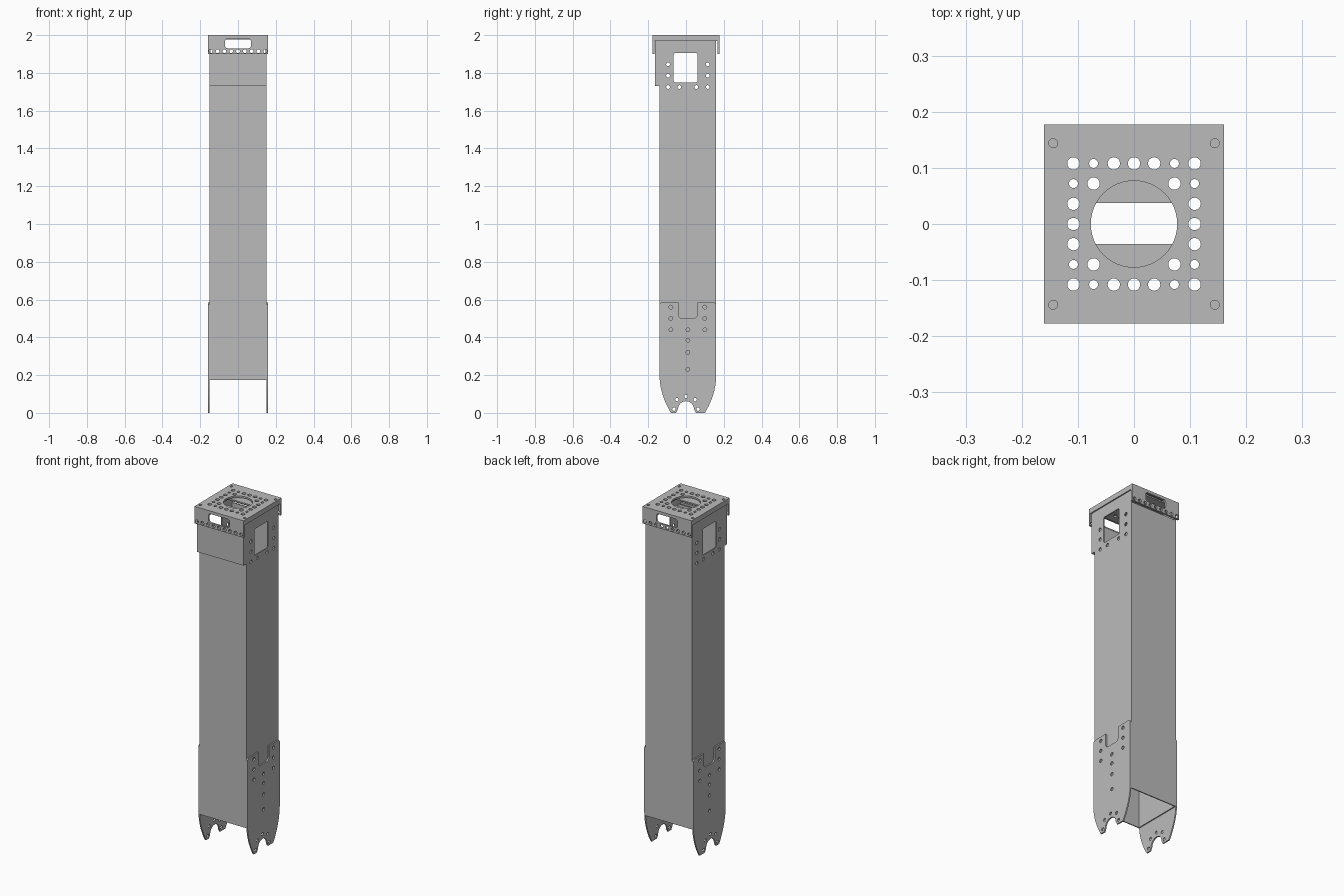
import bpy
from math import cos, sin, pi
from mathutils import Matrix, Vector

if "Cube" in bpy.data.objects:
    bpy.data.objects.remove(bpy.data.objects["Cube"], do_unlink=True)

# Material
metal = bpy.data.materials.new("grey metal")
metal.use_nodes = True
metal.diffuse_color = (0.5, 0.5, 0.5, 1)
metal.node_tree.nodes["Principled BSDF"].inputs["Base Color"].default_value = (0.5, 0.5, 0.5, 1)

# Sheet planes: in-plane right, in-plane up, normal
PLANES = {
    "x": ((0, 1, 0), (0, 0, 1), (1, 0, 0)),
    "y": ((1, 0, 0), (0, 0, 1), (0, -1, 0)),
    "z": ((1, 0, 0), (0, 1, 0), (0, 0, 1)),
}


def rect(u0, u1, v0, v1):
    return [(u0, v0), (u1, v0), (u1, v1), (u0, v1)]


def circle(u, v, r, n=20):
    return [(u + r * cos(2 * pi * i / n), v + r * sin(2 * pi * i / n)) for i in range(n)]


def rounded(u0, u1, v0, v1, r, n=5):
    pts = []
    corners = [(u1 - r, v1 - r), (u0 + r, v1 - r), (u0 + r, v0 + r), (u1 - r, v0 + r)]
    for k, (u, v) in enumerate(corners):
        for i in range(n + 1):
            a = pi / 2 * (k + i / n)
            pts.append((u + r * cos(a), v + r * sin(a)))
    return pts


def sheet(name, axis, lo, hi, outline, holes=()):
    """Flat sheet between lo and hi along an axis, with cut-outs."""
    curve = bpy.data.curves.new(name, "CURVE")
    curve.dimensions = "2D"
    curve.fill_mode = "BOTH"
    curve.extrude = (hi - lo) / 2
    for loop in [outline, *holes]:
        spline = curve.splines.new("POLY")
        spline.points.add(len(loop) - 1)
        for p, (u, v) in zip(spline.points, loop):
            p.co = (u, v, 0, 1)
        spline.use_cyclic_u = True
    temp = bpy.data.objects.new(name + "_profile", curve)
    bpy.context.collection.objects.link(temp)
    graph = bpy.context.evaluated_depsgraph_get()
    mesh = bpy.data.meshes.new_from_object(temp.evaluated_get(graph))
    bpy.data.objects.remove(temp, do_unlink=True)

    right, up, normal = (Vector(d) for d in PLANES[axis])
    matrix = Matrix((right, up, normal)).transposed().to_4x4()
    matrix.translation = Vector([abs(c) for c in normal]) * (lo + hi) / 2
    mesh.transform(matrix)
    mesh.name = name
    mesh.materials.clear()
    mesh.materials.append(metal)
    for poly in mesh.polygons:
        poly.material_index = 0
        poly.use_smooth = False
    obj = bpy.data.objects.new(name, mesh)
    bpy.context.collection.objects.link(obj)
    return obj


def pair(name, axis, inner, outer, outline, holes=(), ends=("right", "left")):
    """The same sheet on both sides of the centre."""
    sheet(f"{ends[0]}_{name}", axis, -outer, -inner, outline, holes)
    sheet(f"{ends[1]}_{name}", axis, inner, outer, outline, holes)


# Column side walls, stepped forward at the head, with a window and bolt holes
MID = 0.01
wall = [(-0.14, 0.175), (0.16, 0.175), (0.16, 1.975), (-0.165, 1.975), (-0.165, 1.73), (-0.14, 1.73)]
wall_holes = [rounded(-0.065, 0.06, 1.75, 1.905, 0.008)]
for s in (-1, 1):
    wall_holes += [circle(MID + s * 0.105, z, 0.01) for z in (1.725, 1.785, 1.845)]
    wall_holes.append(circle(MID + s * 0.045, 1.725, 0.01))
pair("column_wall", "x", 0.146, 0.152, wall, wall_holes)

# Column front and back walls, and the stepped head cover
sheet("column_front", "y", -0.14, -0.134, rect(-0.146, 0.146, 0.175, 1.9))
sheet("column_back", "y", 0.154, 0.16, rect(-0.146, 0.146, 0.175, 1.9))
sheet("head_cover", "y", -0.165, -0.159, rect(-0.146, 0.146, 1.73, 1.9))
sheet("head_cover_ledge", "z", 1.73, 1.736, rect(-0.146, 0.146, -0.159, -0.14))

# Foot brackets: tapered lobes, pivot arch and top notch
steps = [i / 12 for i in range(13)]
left_edge = [(-0.14 + 0.06 * t * t, 0.2 * (1 - t)) for t in steps]
right_edge = [(0.16 - 0.06 * t * t, 0.2 * (1 - t)) for t in reversed(steps)]
arch = [(-0.042 * cos(pi * t), 0.02 + 0.042 * sin(pi * t)) for t in steps]
quarter = [pi / 2 * i / 5 for i in range(6)]
r = 0.02
notch = [(0.06, 0.585)]
notch += [(0.06 - r + r * cos(a), 0.5 + r - r * sin(a)) for a in quarter]
notch += [(-0.04 + r - r * sin(a), 0.5 + r - r * cos(a)) for a in quarter]
notch += [(-0.04, 0.585)]
foot = left_edge + [(-0.052, 0)] + arch + [(0.052, 0)] + right_edge
foot += [(0.16, 0.575), (0.15, 0.585)] + notch + [(-0.13, 0.585), (-0.14, 0.575)]
foot_holes = [circle(MID, z, 0.01) for z in (0.23, 0.32, 0.385, 0.44)]
for s in (-1, 1):
    foot_holes += [circle(MID + s * 0.09, z, 0.01) for z in (0.44, 0.5, 0.56)]
    foot_holes += [circle(s * 0.064, 0.02, 0.009), circle(s * 0.048, 0.07, 0.009)]
foot_holes.append(circle(0, 0.088, 0.009))
pair("foot_bracket", "x", 0.152, 0.16, foot, foot_holes)

# Perforation pattern shared by the lid and the plate beneath it
PITCH = 0.036
grid = []
for i in range(-3, 4):
    for j in range(-3, 4):
        edge = max(abs(i), abs(j)) == 3
        if edge or abs(i) == abs(j) == 2:
            small = edge and min(abs(i), abs(j)) == 2
            grid.append(circle(i * PITCH, j * PITCH, 0.008 if small else 0.011))

# Lid with central opening, corner holes, folded flanges and side lips
corners = [circle(x, y, 0.008) for x in (-0.144, 0.144) for y in (-0.144, 0.144)]
sheet("lid", "z", 1.99, 2.0, rect(-0.16, 0.16, -0.177, 0.177),
      [circle(0, 0, 0.077, 48)] + grid + corners)
flange_holes = [circle(i * PITCH, 1.915, 0.01) for i in range(-4, 5)]
flange_holes.append(rounded(-0.068, 0.068, 1.93, 1.983, 0.014))
pair("lid_flange", "y", 0.166, 0.177, rect(-0.16, 0.16, 1.9, 1.99), flange_holes, ("front", "back"))
pair("lid_lip", "x", 0.153, 0.16, rect(-0.166, 0.166, 1.97, 1.99))

# Slotted plate under the lid
sheet("inner_plate", "z", 1.976, 1.984, rect(-0.152, 0.152, -0.16, 0.16),
      [rounded(-0.09, 0.09, -0.036, 0.037, 0.005)] + grid)
